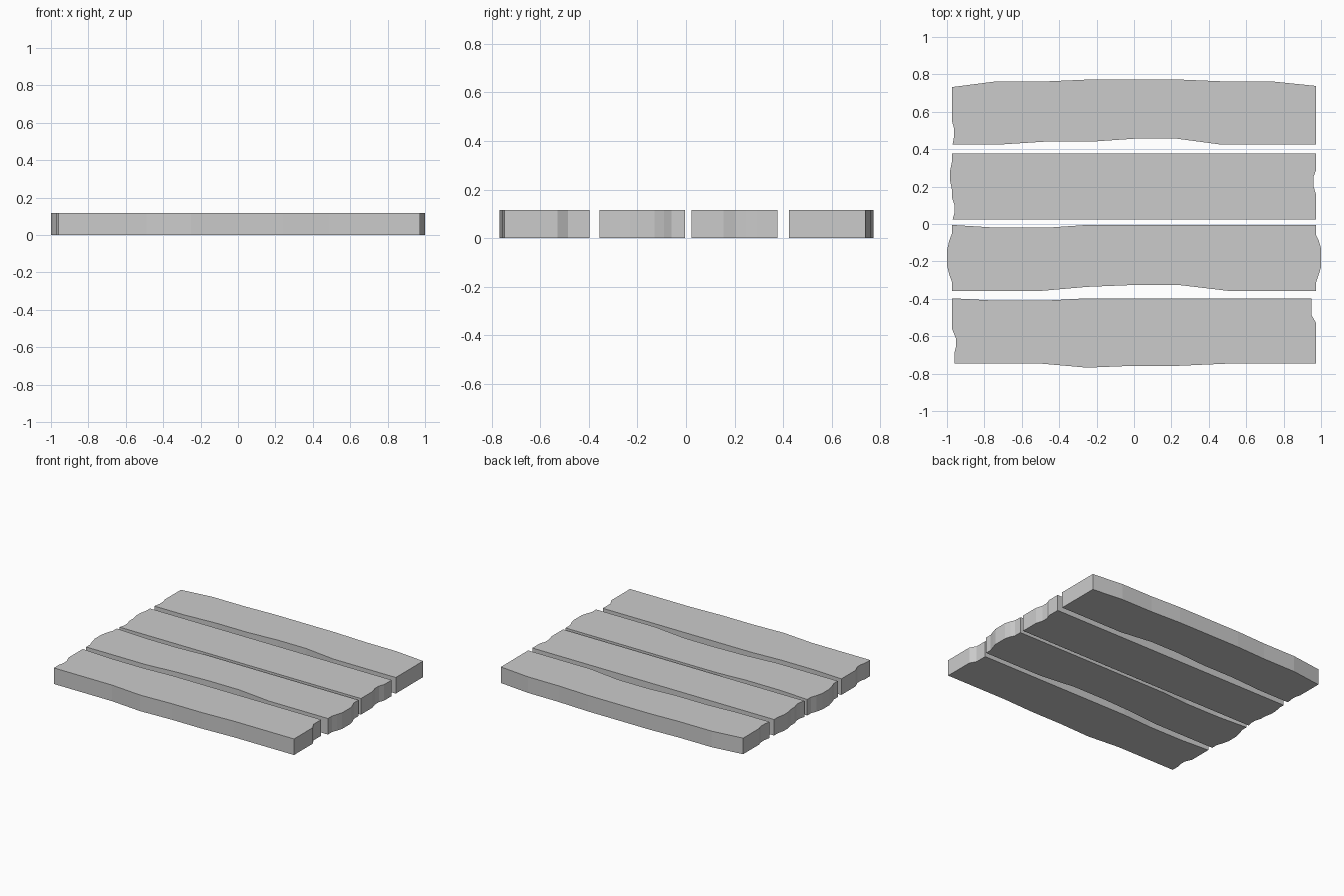
import bpy, bmesh

THICKNESS = 0.117


def make_plank(name, front, right, back, left):
    """Extrude a closed outline (front edge, right end, back edge, left end) into a plank."""
    bm = bmesh.new()
    outline = front + right + back + left
    face = bm.faces.new([bm.verts.new((x, y, 0)) for x, y in outline])
    if face.normal.z > 0:
        face.normal_flip()
    top = bmesh.ops.extrude_face_region(bm, geom=[face], use_keep_orig=True)
    verts = [v for v in top["geom"] if isinstance(v, bmesh.types.BMVert)]
    bmesh.ops.translate(bm, verts=verts, vec=(0, 0, THICKNESS))
    bmesh.ops.recalc_face_normals(bm, faces=bm.faces)
    mesh = bpy.data.meshes.new(name)
    bm.to_mesh(mesh)
    bm.free()
    obj = bpy.data.objects.new(name, mesh)
    bpy.context.collection.objects.link(obj)
    return obj


# Back plank: bowed on both long edges
make_plank(
    "plank_back",
    [(-.97, .424), (-.73, .424), (-.48, .44), (-.23, .44), (0, .456), (.23, .456), (.47, .424), (.974, .424)],
    [],
    [(.974, .738), (.74, .762), (.49, .762), (.25, .772), (-.25, .772), (-.48, .762), (-.74, .762), (-.973, .732)],
    [(-.973, .55), (-.962, .51), (-.962, .47)],
)

# Second plank: straight edges, chipped ends
make_plank(
    "plank_middle_back",
    [(-.97, .023), (.974, .023)],
    [(.974, .155), (.959, .205), (.959, .25), (.974, .29)],
    [(.974, .377), (-.973, .377)],
    [(-.973, .335), (-.984, .28), (-.984, .235), (-.973, .18), (-.973, .14), (-.96, .1), (-.96, .06)],
)

# Third plank: rounded ends, the longest
make_plank(
    "plank_middle_front",
    [(-.973, -.357), (-.49, -.357), (-.25, -.336), (0, -.326), (.24, -.326), (.5, -.357), (.974, -.357)],
    [(.974, -.31), (.988, -.27), (1, -.23), (1, -.13), (.988, -.09), (.974, -.06)],
    [(.974, -.005), (-.25, -.005), (-.47, -.02), (-.73, -.02), (-.973, -.005)],
    [(-.973, -.05), (-.988, -.09), (-1, -.14), (-1, -.22), (-.988, -.27), (-.973, -.31)],
)

# Front plank: notched right end
make_plank(
    "plank_front",
    [(-.96, -.747), (-.49, -.747), (-.25, -.768), (0, -.758), (.24, -.758), (.49, -.747), (.974, -.747)],
    [(.974, -.53), (.948, -.485)],
    [(.948, -.397), (-.25, -.397), (-.48, -.41), (-.74, -.41), (-.973, -.397)],
    [(-.973, -.56), (-.951, -.615), (-.951, -.65), (-.96, -.69)],
)
